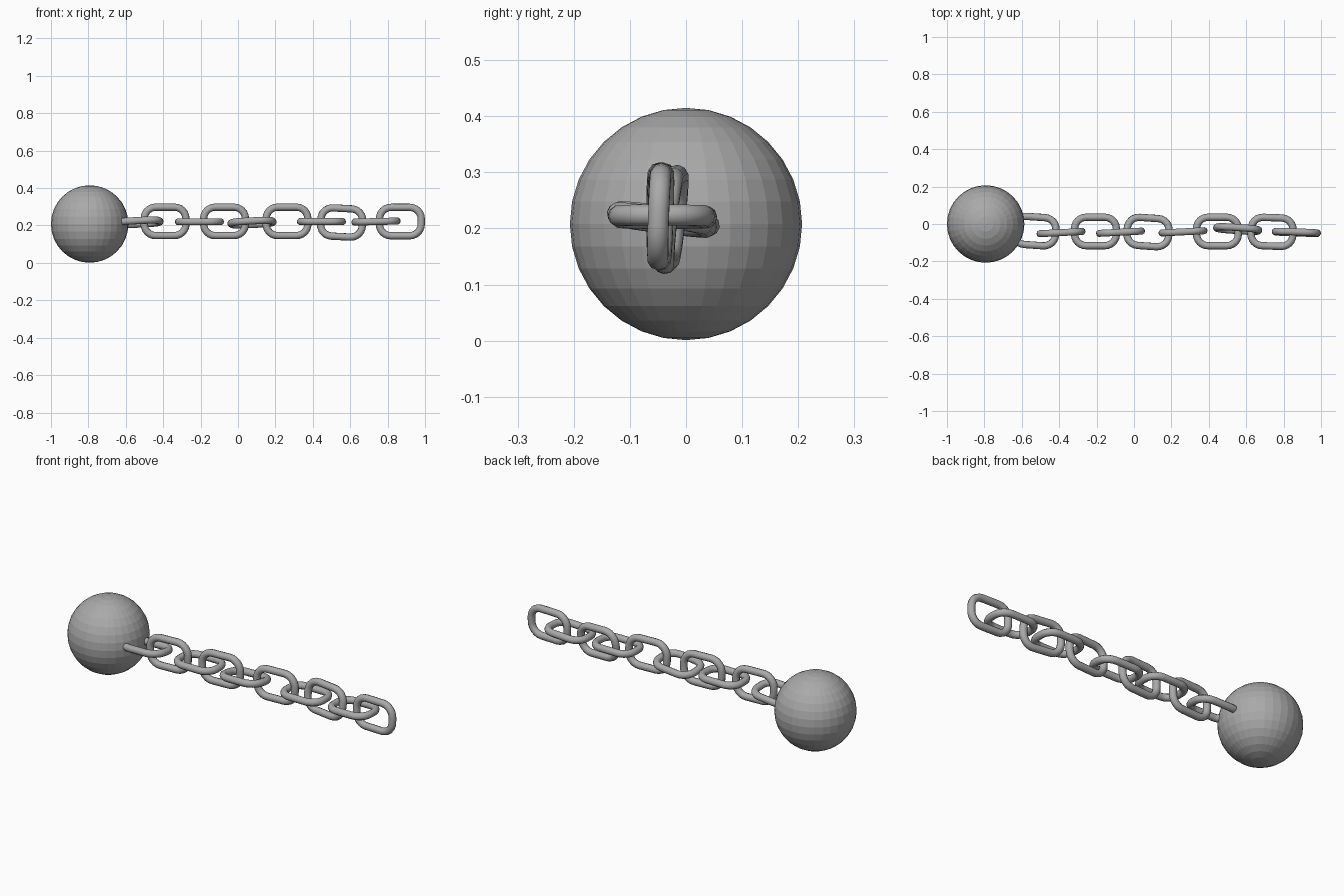
import bpy, bmesh, math
from mathutils import Matrix, Vector, Euler

if "Cube" in bpy.data.objects:
    bpy.data.objects.remove(bpy.data.objects["Cube"])

steel = bpy.data.materials.new("grey_steel")
steel.diffuse_color = (0.4, 0.4, 0.4, 1)
steel.use_nodes = True
steel.node_tree.nodes["Principled BSDF"].inputs["Base Color"].default_value = steel.diffuse_color

WIRE = 0.0195            # wire radius
HALF_L, HALF_W, CORNER = 0.112, 0.076, 0.062


def finish(name, bm):
    bmesh.ops.recalc_face_normals(bm, faces=bm.faces)
    mesh = bpy.data.meshes.new(name)
    bm.to_mesh(mesh)
    bm.free()
    mesh.materials.append(steel)
    obj = bpy.data.objects.new(name, mesh)
    bpy.context.collection.objects.link(obj)
    return obj


def link_mesh(steps=6, sides=10):
    """Oblong ring lying in the XY plane, long along X."""
    path = []
    for q, (sx, sy) in enumerate([(1, 1), (-1, 1), (-1, -1), (1, -1)]):
        for i in range(steps + 1):
            a = math.pi / 2 * (q + i / steps)
            out = Vector((math.cos(a), math.sin(a), 0))
            centre = Vector((sx * (HALF_L - CORNER), sy * (HALF_W - CORNER), 0))
            path.append((centre + out * CORNER, out))
    bm = bmesh.new()
    rings = []
    for p, out in path:
        rings.append([bm.verts.new(p + WIRE * (out * math.cos(t) + Vector((0, 0, math.sin(t)))))
                      for t in (2 * math.pi * j / sides for j in range(sides))])
    for i, ring in enumerate(rings):
        nxt = rings[(i + 1) % len(rings)]
        for j in range(sides):
            k = (j + 1) % sides
            bm.faces.new((ring[j], nxt[j], nxt[k], ring[k]))
    return bm


# heavy ball
bm = bmesh.new()
bmesh.ops.create_uvsphere(bm, u_segments=32, v_segments=16, radius=0.207,
                          matrix=Matrix.Translation((-0.793, 0, 0.208)))
finish("ball", bm)

# chain links: x, y, z, then roll, pitch up, yaw in degrees; alternate flat and upright
links = [
    (-0.530, -0.038, 0.217, -7, 3, -4),
    (-0.390, -0.046, 0.222, 0, 0, 3),
    (-0.206, -0.040, 0.220, 0, 0, 0),
    (-0.072, -0.044, 0.222, 0, 0, 3),
    (0.075, -0.043, 0.215, -7, 3, -4),
    (0.262, -0.042, 0.222, 0, 0, 3),
    (0.446, -0.040, 0.221, 0, 0, 0),
    (0.554, -0.027, 0.216, -6, -3, -4),
    (0.738, -0.042, 0.221, 0, 1.5, -2),
    (0.868, -0.045, 0.221, -2, 0, -2),
]
for n, (x, y, z, roll, pitch, yaw) in enumerate(links):
    obj = finish(f"chain_link_{n + 1}", link_mesh())
    upright = 90 if n % 2 else 0
    obj.location = (x, y, z)
    obj.rotation_euler = Euler([math.radians(v) for v in (roll + upright, -pitch, yaw)])
    for p in obj.data.polygons:
        p.use_smooth = True
    obj.data.set_sharp_from_angle(angle=math.radians(40))
